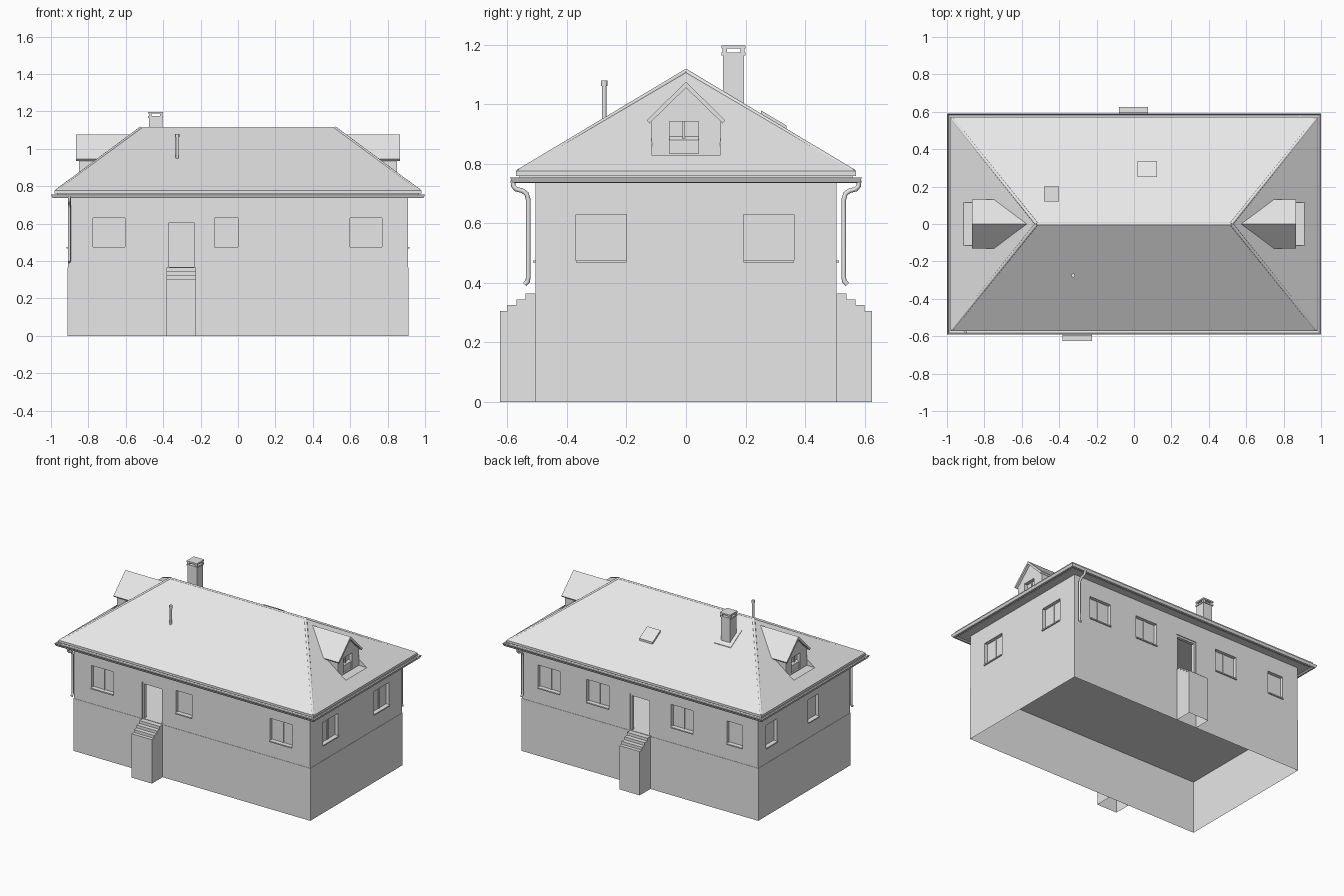
import bpy, bmesh
from mathutils import Vector

if "Cube" in bpy.data.objects:
    bpy.data.objects.remove(bpy.data.objects["Cube"])

grey = bpy.data.materials.new("light_grey")
grey.use_nodes = True
grey.diffuse_color = (0.8, 0.8, 0.8, 1)
grey.node_tree.nodes["Principled BSDF"].inputs["Base Color"].default_value = (0.8, 0.8, 0.8, 1)

HX, HY = 0.912, 0.508          # wall half sizes
FLOOR, EAVE = 0.365, 0.768
RIDGE_X, RIDGE_Z = 0.52, 1.115
ROOF_X, ROOF_Y = 0.982, 0.572


def finish(name, bm):
    bmesh.ops.recalc_face_normals(bm, faces=bm.faces)
    mesh = bpy.data.meshes.new(name)
    bm.to_mesh(mesh)
    bm.free()
    mesh.materials.append(grey)
    ob = bpy.data.objects.new(name, mesh)
    bpy.context.scene.collection.objects.link(ob)
    return ob


def add_box(bm, a, b):
    made = bmesh.ops.create_cube(bm, size=1)["verts"]
    for v in made:
        v.co = Vector([(p + q) / 2 + c * abs(q - p) for p, q, c in zip(a, b, v.co)])
    return made


def boxes(name, pairs):
    bm = bmesh.new()
    for a, b in pairs:
        add_box(bm, a, b)
    return finish(name, bm)


def prism(name, profile, x0, x1, open_bottom=False):
    """Extrude a (y, z) profile along x."""
    bm = bmesh.new()
    face = bm.faces.new([bm.verts.new((x0, y, z)) for y, z in profile])
    made = bmesh.ops.extrude_face_region(bm, geom=[face])["geom"]
    for v in made:
        if isinstance(v, bmesh.types.BMVert):
            v.co.x = x1
    if open_bottom:
        remove_bottom(bm)
    return finish(name, bm)


def remove_bottom(bm):
    low = [f for f in bm.faces if all(v.co.z < 0.001 for v in f.verts)]
    bmesh.ops.delete(bm, geom=low, context="FACES")


def sweep(name, hx, hy, profile):
    """Carry a closed (outward, z) profile round a rectangle."""
    bm = bmesh.new()
    rings = [[bm.verts.new((sx * (hx + o), sy * (hy + o), z)) for o, z in profile]
             for sx, sy in ((1, 1), (-1, 1), (-1, -1), (1, -1))]
    n = len(profile)
    for i in range(4):
        a, b = rings[i], rings[(i + 1) % 4]
        for j in range(n):
            k = (j + 1) % n
            bm.faces.new((a[j], a[k], b[k], b[j]))
    return finish(name, bm)


def tube(name, points, radius):
    curve = bpy.data.curves.new(name, "CURVE")
    curve.dimensions = "3D"
    curve.bevel_depth, curve.bevel_resolution = radius, 2
    curve.use_fill_caps = True
    line = curve.splines.new("POLY")
    line.points.add(len(points) - 1)
    for p, co in zip(line.points, points):
        p.co = (*co, 1)
    curve.materials.append(grey)
    ob = bpy.data.objects.new(name, curve)
    bpy.context.scene.collection.objects.link(ob)
    return ob


def cut(ob, cutter):
    mod = ob.modifiers.new("cut", "BOOLEAN")
    mod.operation, mod.solver, mod.object = "DIFFERENCE", "EXACT", cutter
    bpy.context.view_layer.objects.active = ob
    bpy.ops.object.modifier_apply(modifier=mod.name)
    bpy.data.objects.remove(cutter)


def on_wall(side, u0, u1, d0, d1, z0, z1):
    """Box corners on a wall; d is the depth inward from its face."""
    if side in ("front", "back"):
        s = -1 if side == "front" else 1
        return (u0, s * (HY - d0), z0), (u1, s * (HY - d1), z1)
    s = 1 if side == "left" else -1
    return (s * (HX - d0), u0, z0), (s * (HX - d1), u1, z1)


# Basement, open underneath
bm = bmesh.new()
add_box(bm, (-HX, -HY, 0), (HX, HY, FLOOR))
remove_bottom(bm)
finish("basement", bm)

# Upper walls with window and door openings
T = 0.035
walls = sweep("upper_walls", HX, HY, [(-0.002, FLOOR), (-0.002, 0.745), (-T, 0.745), (-T, FLOOR)])
windows = [("front", -0.69, 0.17), ("front", -0.062, 0.125), ("front", 0.685, 0.17),
           ("back", 0.70, 0.17), ("back", 0.325, 0.17), ("back", -0.325, 0.17), ("back", -0.73, 0.12),
           ("left", -0.285, 0.17), ("left", 0.278, 0.17),
           ("right", 0.36, 0.12), ("right", -0.10, 0.12)]
doors = [("front", -0.303), ("back", -0.003)]
W0, W1, D1 = 0.472, 0.63, 0.62
holes = [on_wall(s, c - w / 2, c + w / 2, -0.02, 0.06, W0, W1) for s, c, w in windows]
holes += [on_wall(s, c - 0.08, c + 0.08, -0.02, 0.06, FLOOR + 0.003, D1) for s, c in doors]
cut(walls, boxes("wall_cutter", holes))

# Window panes, mullions and sills
panes, mullions, sills = [], [], []
for s, c, w in windows:
    panes.append(on_wall(s, c - w / 2, c + w / 2, 0.026, 0.032, W0, W1))
    sills.append(on_wall(s, c - w / 2, c + w / 2, -0.006, 0.026, W0 - 0.004, W0 + 0.004))
    if w > 0.15:
        mullions.append(on_wall(s, c - 0.005, c + 0.005, 0.021, 0.026, W0, W1))
boxes("window_panes", panes)
boxes("window_mullions", mullions)
boxes("window_sills", sills)

# Door frames and entrance steps
for s, c in doors:
    boxes(s + "_door_frame", [on_wall(s, c - 0.08, c - 0.067, 0.008, 0.03, FLOOR, D1),
                              on_wall(s, c + 0.067, c + 0.08, 0.008, 0.03, FLOOR, D1),
                              on_wall(s, c - 0.067, c + 0.067, 0.008, 0.03, D1 - 0.013, D1)])
    d = -1 if s == "front" else 1
    profile = [(d * HY, 0), (d * HY, FLOOR)]
    for i in range(4):
        y = 0.54 + 0.03 * i if i < 3 else 0.625
        z = FLOOR - 0.02 * i
        profile += [(d * y, z), (d * y, z - 0.02 if i < 3 else 0)]
    prism(s + "_steps", profile, c - 0.078, c + 0.078, True)

# Hipped roof with recesses in front of the dormers
bm = bmesh.new()
base = [bm.verts.new((sx * ROOF_X, sy * ROOF_Y, z)) for z in (EAVE - 0.008, EAVE + 0.008)
        for sx, sy in ((-1, -1), (1, -1), (1, 1), (-1, 1))]
low, top = base[:4], base[4:]
rl, rr = bm.verts.new((-RIDGE_X, 0, RIDGE_Z)), bm.verts.new((RIDGE_X, 0, RIDGE_Z))
bm.faces.new(low)
for i in range(4):
    k = (i + 1) % 4
    bm.faces.new((low[i], low[k], top[k], top[i]))
for f in ((top[0], top[1], rr, rl), (top[2], top[3], rl, rr), (top[1], top[2], rr), (top[3], top[0], rl)):
    bm.faces.new(f)
roof = finish("roof", bm)
cut(roof, boxes("roof_cutter", [((s * 0.84, -0.115, 0.828), (s * 0.96, 0.115, 1.0)) for s in (-1, 1)]))

# Ridge and hip caps
for s in (-1, 1):
    for t in (-1, 1):
        tube("hip_cap", [(s * RIDGE_X, 0, RIDGE_Z - 0.005), (s * 0.972, t * 0.562, EAVE + 0.006)], 0.009)
tube("ridge_cap", [(-RIDGE_X, 0, RIDGE_Z - 0.006), (RIDGE_X, 0, RIDGE_Z - 0.006)], 0.008)

# Soffit and gutter
boxes("soffit", [((-0.968, -0.56, 0.742), (0.968, 0.56, EAVE - 0.004))])
sweep("gutter", 0.968, 0.56, [(0, 0.755), (0.003, 0.742), (0.012, 0.736), (0.024, 0.738), (0.032, 0.755),
                              (0.028, 0.755), (0.022, 0.743), (0.012, 0.741), (0.006, 0.746), (0.004, 0.755)])

# Downpipes at opposite corners
for s, x in ((-1, -0.902), (1, 0.888)):
    path = [(0.582, 0.745), (0.58, 0.725), (0.57, 0.715), (0.55, 0.71), (0.536, 0.7), (0.53, 0.68),
            (0.53, 0.42), (0.532, 0.405), (0.542, 0.395)]
    tube("downpipe", [(x, s * y, z) for y, z in path], 0.008)

# Dormers
for s in (-1, 1):
    body = prism("dormer_walls", [(-0.116, 0.8), (0.116, 0.8), (0.116, 0.945), (0, 1.062), (-0.116, 0.945)],
                 s * 0.5, s * 0.85)
    cut(body, boxes("dormer_cutter", [((s * 0.825, -s * 0.055, 0.835), (s * 0.9, s * 0.042, 0.943))]))
    boxes("dormer_mullion", [((s * 0.824, -0.011, 0.835), (s * 0.832, -0.003, 0.943))])
    prism("dormer_roof", [(0, 1.076), (0.132, 0.946), (0.123, 0.936), (0, 1.056), (-0.123, 0.936), (-0.132, 0.946)],
          s * 0.5, s * 0.867)


def roof_z(y):
    return RIDGE_Z - abs(y) * (RIDGE_Z - EAVE - 0.008) / ROOF_Y


def roof_plate(name, x0, x1, y0, y1, rise):
    prism(name, [(y0, roof_z(y0) - 0.01), (y1, roof_z(y1) - 0.01),
                 (y1, roof_z(y1) + rise), (y0, roof_z(y0) + rise)], x0, x1)


# Skylight and chimney flashing
roof_plate("skylight", 0.02, 0.123, 0.252, 0.338, 0.014)
roof_plate("chimney_flashing", -0.5, -0.376, 0.1, 0.222, 0.004)

# Chimney with an open vent below its cap
cx, cy = -0.44, 0.16


def centred(r, z0, z1):
    return (cx - r, cy - r, z0), (cx + r, cy - r + 2 * r, z1)


boxes("chimney", [centred(0.035, 0.95, 1.165)])
boxes("chimney_cap", [centred(0.04, 1.165, 1.175), centred(0.04, 1.188, 1.198)])
boxes("chimney_posts", [((cx + sx * 0.03 - 0.007, cy + sy * 0.03 - 0.007, 1.174),
                         (cx + sx * 0.03 + 0.007, cy + sy * 0.03 + 0.007, 1.189))
                        for sx in (-1, 1) for sy in (-1, 1)])

# Vent pipe
tube("vent_pipe", [(-0.325, -0.275, 0.93), (-0.325, -0.275, 1.07)], 0.008)
tube("vent_cap", [(-0.325, -0.275, 1.062), (-0.325, -0.275, 1.08)], 0.011)
